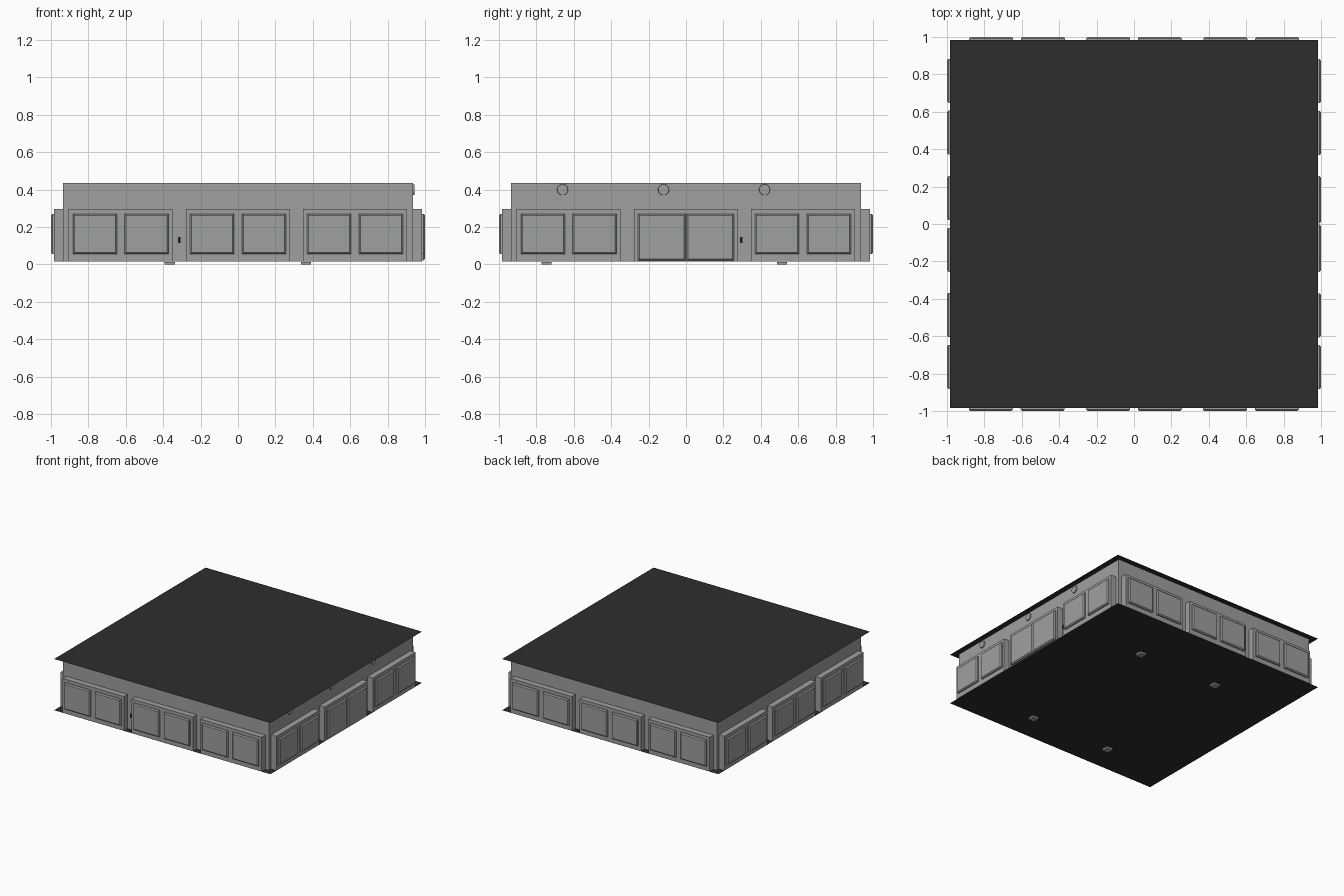
import bpy, bmesh, math
from mathutils import Matrix, Vector

if "Cube" in bpy.data.objects:
    bpy.data.objects.remove(bpy.data.objects["Cube"])


def material(name, rgb):
    m = bpy.data.materials.new(name)
    m.diffuse_color = (*rgb, 1)
    m.use_nodes = True
    m.node_tree.nodes["Principled BSDF"].inputs["Base Color"].default_value = m.diffuse_color
    return m


GREY = material("wall grey", (0.34, 0.355, 0.34))
ROOF = material("roof charcoal", (0.027, 0.027, 0.027))
FLOOR = material("floor dark olive", (0.026, 0.029, 0.020))
BLACK = material("fitting black", (0.01, 0.01, 0.01))


def finish(name, bm, mat, turn=0):
    bm.transform(Matrix.Rotation(turn, 4, 'Z'))
    me = bpy.data.meshes.new(name)
    bm.to_mesh(me)
    bm.free()
    me.materials.append(mat)
    ob = bpy.data.objects.new(name, me)
    bpy.context.collection.objects.link(ob)
    return ob


def box(name, lo, hi, mat, turn=0, bevel=0.0):
    """Box between two corners, then turned about the model centre."""
    bm = bmesh.new()
    bmesh.ops.create_cube(bm, size=1)
    lo, hi = Vector(lo), Vector(hi)
    for v in bm.verts:
        v.co = (lo + hi) / 2 + v.co * (hi - lo)
    if bevel:
        # chamfer only the outward (-y) rim
        rim = [e for e in bm.edges if all(abs(v.co.y - lo.y) < 1e-5 for v in e.verts)]
        bmesh.ops.bevel(bm, geom=rim, offset=bevel, segments=1, affect='EDGES')
    return finish(name, bm, mat, turn)


def plate(name, half, z, mat):
    bm = bmesh.new()
    bmesh.ops.create_grid(bm, x_segments=1, y_segments=1, size=half)
    bmesh.ops.translate(bm, verts=bm.verts, vec=(0, 0, z))
    return finish(name, bm, mat)


# floor and roof sheets
plate("roof_sheet", 0.983, 0.436, ROOF)
plate("floor_sheet", 0.983, 0.015, FLOOR)

# main walls: open box between the two sheets
bm = bmesh.new()
bmesh.ops.create_cube(bm, size=1)
bmesh.ops.delete(bm, geom=[f for f in bm.faces if abs(f.normal.z) > 0.9], context='FACES')
for v in bm.verts:
    v.co = (v.co.x * 1.87, v.co.y * 1.87, 0.0155 if v.co.z < 0 else 0.4355)
finish("main_walls", bm, GREY)

# window bays on all four sides; the right side has a double door in the middle
sides = {"front": 0, "right": math.pi / 2, "back": math.pi, "left": -math.pi / 2}
for side, turn in sides.items():
    for i, cx in enumerate((-0.627, 0, 0.625)):
        box(f"{side}_bay_{i}", (cx - 0.278, -0.983, 0.0155),
            (cx + 0.278, -0.934, 0.297), GREY, turn)
        door = side == "right" and i == 1
        inner, bottom = (0.003, 0.022) if door else (0.021, 0.055)
        kind = "door_leaf" if door else "window_panel"
        for s in (-1, 1):
            x0, x1 = sorted((cx + s * inner, cx + s * 0.256))
            box(f"{side}_{kind}_{i}_{'left' if s < 0 else 'right'}",
                (x0, -1.0, bottom), (x1, -0.982, 0.271), GREY, turn, 0.008)

# small switches on the wall beside the middle bays
box("front_switch", (-0.322, -0.942, 0.115), (-0.308, -0.934, 0.148), BLACK)
box("right_switch", (0.288, -0.942, 0.115), (0.302, -0.934, 0.148), BLACK, math.pi / 2)

# round lamps high on the right wall
for i, y in enumerate((-0.66, -0.12, 0.42)):
    bm = bmesh.new()
    bmesh.ops.create_cone(bm, cap_ends=True, segments=24, radius1=0.03, radius2=0.028, depth=0.01)
    bm.transform(Matrix.Translation((0.938, y, 0.40)) @ Matrix.Rotation(math.pi / 2, 4, 'Y'))
    finish(f"round_lamp_{i}", bm, GREY)

# feet under the floor
for x in (-0.365, 0.363):
    for y in (-0.745, 0.513):
        box("foot", (x - 0.027, y - 0.027, 0), (x + 0.027, y + 0.027, 0.0145), GREY)
